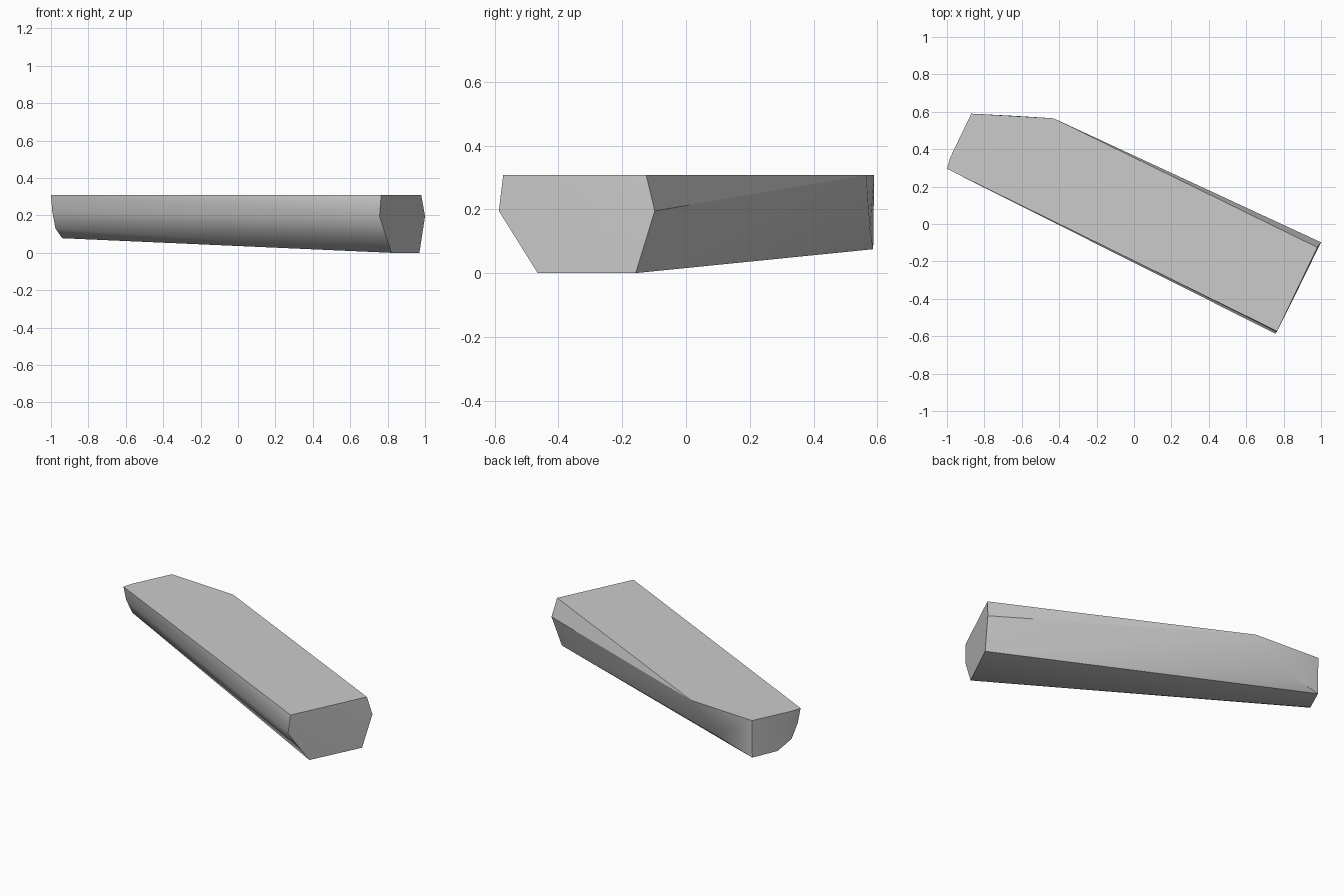
import bpy
import bmesh
import math
from mathutils import Vector

default_cube = bpy.data.objects.get("Cube")
if default_cube:
    bpy.data.objects.remove(default_cube, do_unlink=True)


def make_material(name, color):
    material = bpy.data.materials.new(name)
    material.use_nodes = True
    material.diffuse_color = color
    shader = material.node_tree.nodes["Principled BSDF"]
    shader.inputs["Base Color"].default_value = color
    return material


def hull_object(name, sections, material, smooth_angle):
    """Skin a convex block around its end sections and smooth the soft edges."""
    bm = bmesh.new()
    for section in sections:
        for point in section:
            bm.verts.new(Vector(point))
    result = bmesh.ops.convex_hull(bm, input=bm.verts[:])
    loose = {v for v in result["geom_interior"] if isinstance(v, bmesh.types.BMVert)}
    bmesh.ops.delete(bm, geom=list(loose), context="VERTS")
    bmesh.ops.dissolve_limit(bm, angle_limit=math.radians(1),
                             verts=bm.verts[:], edges=bm.edges[:])
    bmesh.ops.recalc_face_normals(bm, faces=bm.faces[:])
    mesh = bpy.data.meshes.new(name)
    bm.to_mesh(mesh)
    bm.free()
    mesh.materials.append(material)
    obj = bpy.data.objects.new(name, mesh)
    bpy.context.collection.objects.link(obj)
    bpy.ops.object.select_all(action="DESELECT")
    bpy.context.view_layer.objects.active = obj
    obj.select_set(True)
    bpy.ops.object.shade_smooth_by_angle(angle=math.radians(smooth_angle))
    return obj


TOP = 0.308

# Six-sided flat end
wide_end = [
    (0.765, -0.573, TOP), (0.757, -0.587, 0.195), (0.82, -0.465, 0),
    (0.97, -0.158, 0), (1.0, -0.098, 0.195), (0.98, -0.125, TOP),
]

# Rounded narrow end
narrow_end = [
    (-1.0, 0.295, TOP), (-0.983, 0.355, TOP), (-0.87, 0.59, TOP),
    (-0.87, 0.587, 0.075), (-0.94, 0.437, 0.078),
    (-0.976, 0.35, 0.13), (-0.993, 0.312, 0.22),
]

# Slanted corner cut
corner_cut = [(-0.43, 0.565, TOP), (-0.62, 0.577, 0.14)]

grey = make_material("plain grey", (0.6, 0.6, 0.6, 1))
hull_object("tapered_block", [wide_end, narrow_end, corner_cut], grey, 30)
